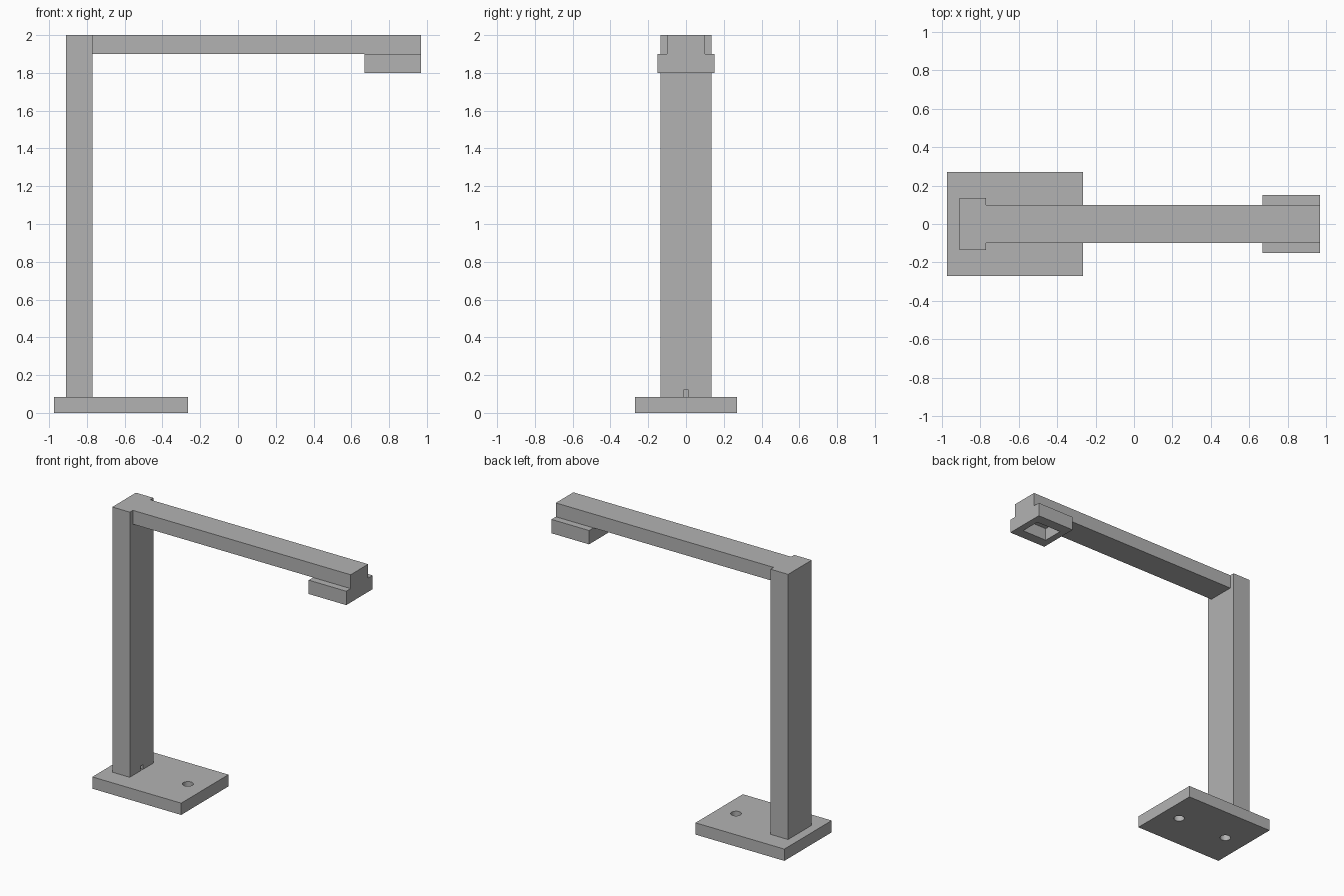
import bpy

cube = bpy.data.objects.get("Cube")
if cube:
    bpy.data.objects.remove(cube, do_unlink=True)

GREY = (0.45, 0.45, 0.45, 1)
grey = bpy.data.materials.new("plain grey")
grey.use_nodes = True
grey.diffuse_color = GREY
grey.node_tree.nodes["Principled BSDF"].inputs["Base Color"].default_value = GREY


def box(name, x, y, z):
    """Box spanning the given x and z ranges, with half width y."""
    bpy.ops.mesh.primitive_cube_add(
        size=1, location=((x[0] + x[1]) / 2, 0, (z[0] + z[1]) / 2))
    ob = bpy.context.object
    ob.name = name
    ob.scale = (x[1] - x[0], 2 * y, z[1] - z[0])
    bpy.ops.object.transform_apply(location=False, rotation=False, scale=True)
    ob.data.materials.append(grey)
    return ob


def cut(target, cutter):
    cutter.hide_render = True
    cutter.hide_viewport = True
    mod = target.modifiers.new("cut", 'BOOLEAN')
    mod.operation = 'DIFFERENCE'
    mod.solver = 'EXACT'
    mod.object = cutter


# Base plate with two round through holes
base = box("base_plate", (-0.975, -0.265), 0.27, (0, 0.085))
for name, x in (("front_hole_cutter", -0.4), ("column_hole_cutter", -0.81)):
    bpy.ops.mesh.primitive_cylinder_add(
        vertices=32, radius=0.036, depth=0.3, location=(x, 0, 0.04))
    hole = bpy.context.object
    hole.name = name
    hole.data.materials.append(grey)
    cut(base, hole)

# Upright column with a small cable slot at its foot
column = box("column", (-0.91, -0.77), 0.135, (0.085, 2))
cut(column, box("cable_slot_cutter", (-0.84, -0.7), 0.013, (0.05, 0.12)))

# Horizontal arm
box("arm", (-0.77, 0.97), 0.10, (1.9, 2))

# Lamp head with a rectangular opening underneath
head = box("lamp_head", (0.67, 0.97), 0.15, (1.8, 1.9))
cut(head, box("head_opening_cutter", (0.72, 0.92), 0.075, (1.7, 1.89)))
